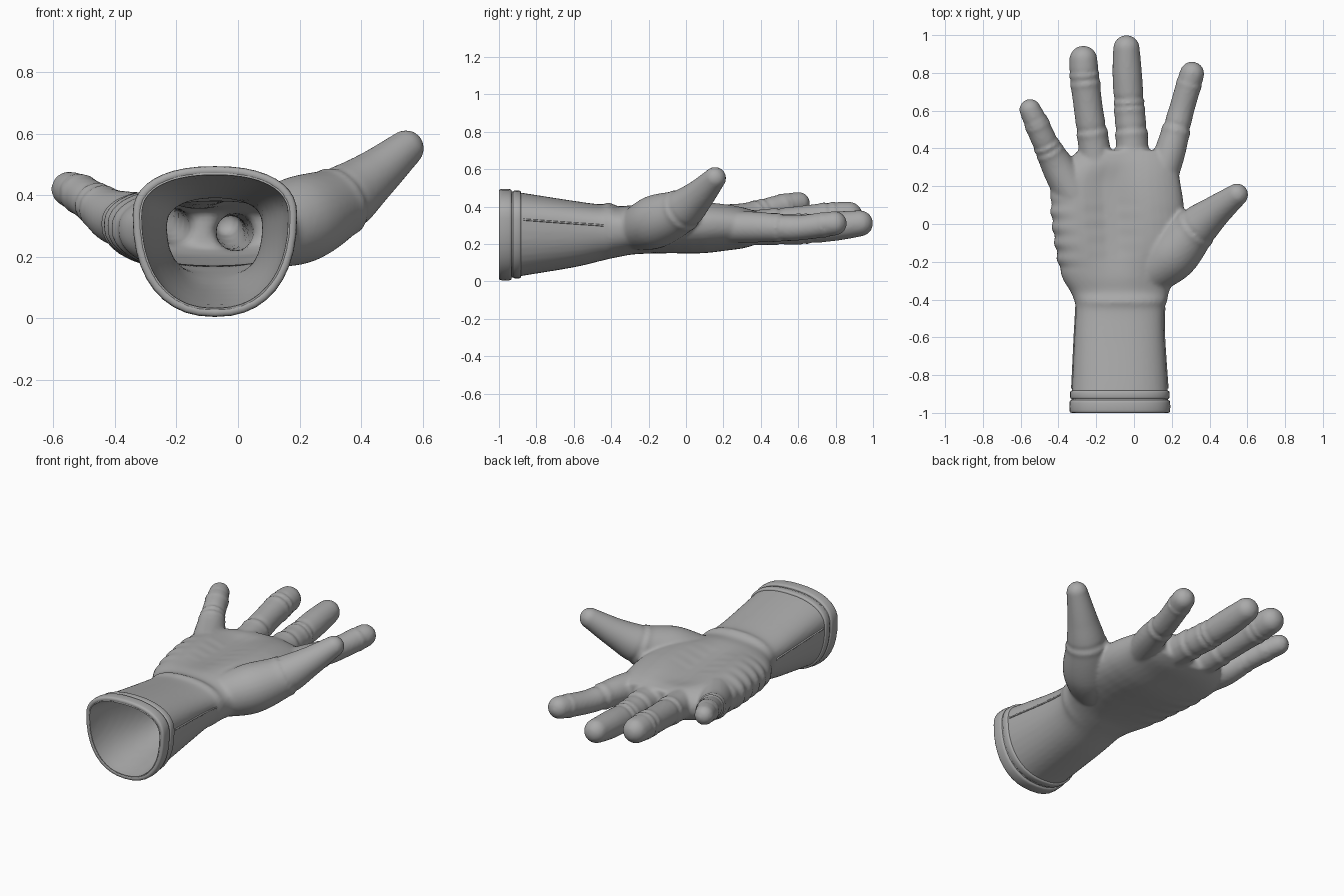
import bpy, bmesh, math
from mathutils import Vector

if "Cube" in bpy.data.objects:
    bpy.data.objects.remove(bpy.data.objects["Cube"])

fabric = bpy.data.materials.new("grey fabric")
fabric.diffuse_color = (0.40, 0.40, 0.40, 1)
fabric.use_nodes = True
fabric.node_tree.nodes["Principled BSDF"].inputs["Base Color"].default_value = fabric.diffuse_color

# Hand sections: y, x min, x max, z min, z of widest point, z max, side inset of lining, palm dip
HAND = [
    (-1.00, -0.335, 0.185, 0.008, 0.34, 0.490, 0.02, 0),
    (-0.87, -0.328, 0.178, 0.030, 0.33, 0.472, 0.03, 0),
    (-0.60, -0.315, 0.160, 0.075, 0.31, 0.430, 0.075, 0),
    (-0.46, -0.308, 0.160, 0.108, 0.30, 0.412, 0.075, 0),
    (-0.41, -0.315, 0.175, 0.120, 0.29, 0.420, 0.06, 0),
    (-0.36, -0.335, 0.185, 0.130, 0.29, 0.402, 0.04, 0),
    (-0.27, -0.385, 0.220, 0.145, 0.29, 0.415, 0.04, 0.01),
    (-0.10, -0.420, 0.265, 0.150, 0.30, 0.440, 0.035, 0.05),
    (0.08, -0.440, 0.265, 0.150, 0.31, 0.440, 0.035, 0.06),
    (0.22, -0.435, 0.245, 0.165, 0.31, 0.425, 0.035, 0.05),
    (0.32, -0.370, 0.225, 0.180, 0.30, 0.400, 0.035, 0.02),
    (0.39, -0.290, 0.180, 0.205, 0.29, 0.370, 0.05, 0),
]

# Digit paths (x, y, z, radius) and the places of their fold rings along the path
DIGITS = {
    "index": ([(0.13, 0.20, 0.29, 0.085), (0.19, 0.38, 0.29, 0.082), (0.245, 0.58, 0.285, 0.068),
               (0.285, 0.72, 0.30, 0.067), (0.307, 0.795, 0.31, 0.065)], (0.42, 0.83)),
    "middle": ([(-0.01, 0.20, 0.28, 0.09), (-0.01, 0.42, 0.28, 0.086), (-0.025, 0.62, 0.28, 0.080),
                (-0.036, 0.80, 0.295, 0.078), (-0.04, 0.93, 0.31, 0.070)], (0.35, 0.51, 0.56)),
    "ring": ([(-0.19, 0.20, 0.29, 0.09), (-0.21, 0.40, 0.30, 0.084), (-0.24, 0.60, 0.325, 0.077),
              (-0.262, 0.78, 0.345, 0.078), (-0.268, 0.87, 0.352, 0.074)], (0.38, 0.72, 0.80)),
    "little": ([(-0.32, 0.16, 0.31, 0.10), (-0.40, 0.30, 0.33, 0.088), (-0.46, 0.41, 0.37, 0.070),
                (-0.515, 0.53, 0.405, 0.064), (-0.55, 0.605, 0.42, 0.057)], (0.47, 0.54, 0.76, 0.81)),
    "thumb": ([(0.08, -0.26, 0.28, 0.12), (0.20, -0.16, 0.32, 0.142), (0.32, -0.03, 0.375, 0.117),
               (0.43, 0.065, 0.455, 0.086), (0.545, 0.155, 0.552, 0.060)], (0.55,)),
}
SIDES = 40


def spline(rows, steps):
    """Catmull-Rom interpolation of rows of numbers."""
    out = []
    for i in range(len(rows) - 1):
        a, b = rows[max(i - 1, 0)], rows[i]
        c, d = rows[i + 1], rows[min(i + 2, len(rows) - 1)]
        for s in range(steps):
            t = s / steps
            out.append([0.5 * (2*q + (r-p)*t + (2*p-5*q+4*r-v)*t*t + (3*q-p-3*r+v)*t**3)
                        for p, q, r, v in zip(a, b, c, d)])
    return out + [list(rows[-1])]


def loft(bm, rings, cap=True):
    loops = [[bm.verts.new(p) for p in ring] for ring in rings]
    pairs = list(zip(loops, loops[1:]))
    if not cap:
        pairs.append((loops[-1], loops[0]))
    for a, b in pairs:
        for i in range(len(a)):
            j = (i + 1) % len(a)
            bm.faces.new((a[i], a[j], b[j], b[i]))
    if cap:
        bm.faces.new(loops[0][::-1])
        bm.faces.new(loops[-1])


def section(row, grow_x=0.0, grow_z=0.0, y=None):
    """One rounded cross-section of the wrist or palm."""
    y0, x0, x1, z0, zm, z1, _, dip = row
    cx, hw = (x0 + x1) / 2, (x1 - x0) / 2 + grow_x
    pts = []
    for k in range(SIDES):
        a = math.tau * k / SIDES
        c, s = math.cos(a), math.sin(a)
        power = 2 / 2.3
        u = math.copysign(abs(c) ** power, c)
        h = (z1 - zm if s > 0 else zm - z0) + grow_z
        z = zm + h * math.copysign(abs(s) ** power, s)
        if s > 0:
            z -= dip * math.exp(-((u + 0.1) / 0.38) ** 2) * s
        pts.append((cx + hw * u, y0 if y is None else y, z))
    return pts


def digit_rings(path, folds, shrink):
    rows = spline(path, 16)
    n = len(rows) - 1
    rings = []
    tangent = Vector((0, 1, 0))
    for i, (x, y, z, r) in enumerate(rows):
        p = Vector((x, y, z))
        if i < n:
            tangent = (Vector(rows[i + 1][:3]) - p).normalized()
        if not shrink:
            for f in folds:
                d = i / n - f
                r += 0.006 * math.exp(-((d + 0.025) / 0.02) ** 2) - 0.008 * math.exp(-(d / 0.015) ** 2)
        side = tangent.cross(Vector((0, 0, 1))).normalized()
        up = side.cross(tangent)
        r -= shrink
        # rounded tip after the last path point
        tips = [0] if i < n else [math.pi / 2 * k / 8 for k in range(8)]
        for e in tips:
            centre, rr = p + tangent * r * math.sin(e), r * math.cos(e)
            rings.append([centre + (side * math.cos(math.tau * k / 28) + up * math.sin(math.tau * k / 28)) * rr
                          for k in range(28)])
    return rings


def finish(bm, name):
    bmesh.ops.recalc_face_normals(bm, faces=bm.faces[:])
    mesh = bpy.data.meshes.new(name)
    bm.to_mesh(mesh)
    bm.free()
    ob = bpy.data.objects.new(name, mesh)
    bpy.context.collection.objects.link(ob)
    mesh.materials.append(fabric)
    mesh.polygons.foreach_set("use_smooth", [True] * len(mesh.polygons))
    return ob


def hand_solid(name, lining):
    bm = bmesh.new()
    rings = []
    for row in spline(HAND, 12):
        if lining:
            y = row[0] - 0.05 if row[0] < -0.99 else row[0]
            rings.append(section(row, -row[6], -0.022, y))
        else:
            # wrinkles along the outer edge of the palm
            if -0.25 < row[0] < 0.12:
                row[1] += 0.007 * math.sin(row[0] * 75)
            rings.append(section(row))
    loft(bm, rings)
    for path, folds in DIGITS.values():
        loft(bm, digit_rings(path, folds, 0.025 if lining else 0))
    ob = finish(bm, name)
    # fuse palm and digits into one skin
    m = ob.modifiers.new("fuse", 'REMESH')
    m.mode, m.voxel_size, m.use_smooth_shade = 'VOXEL', 0.011 if not lining else 0.016, True
    m = ob.modifiers.new("soften", 'SMOOTH')
    m.factor, m.iterations = 0.5, 5
    return ob


# Glove skin, hollowed by the lining shape
glove = hand_solid("glove", False)
lining = hand_solid("lining_cutter", True)
lining.hide_render = True
lining.hide_set(True)
cut = glove.modifiers.new("hollow", 'BOOLEAN')
cut.operation, cut.object, cut.solver = 'DIFFERENCE', lining, 'EXACT'
bpy.context.view_layer.update()
mesh = bpy.data.meshes.new_from_object(glove.evaluated_get(bpy.context.evaluated_depsgraph_get()))
glove.modifiers.clear()
glove.data = mesh
bpy.data.objects.remove(lining)
bpy.context.view_layer.objects.active = glove
glove.select_set(True)
bpy.ops.object.shade_smooth_by_angle(angle=math.radians(50))

# Two rolled bands at the cuff opening
for name, ya, yb in (("cuff_hem", -1.0, -0.932), ("cuff_band", -0.926, -0.882)):
    mid, half = (ya + yb) / 2, (yb - ya) / 2
    t = (mid + 1) / 0.13
    row = [p + (q - p) * t for p, q in zip(HAND[0], HAND[1])]
    rings = []
    for k in range(16):
        a = math.tau * k / 16
        c, s = math.cos(a), math.sin(a)
        g = -0.006 + 0.015 * math.copysign(abs(c) ** 0.5, c)
        rings.append(section(row, g, g, mid + half * math.copysign(abs(s) ** 0.6, s)))
    bm = bmesh.new()
    loft(bm, rings, cap=False)
    finish(bm, name)

# Side seams of the cuff
for name, col in (("left_seam", 1), ("right_seam", 2)):
    curve = bpy.data.curves.new(name, 'CURVE')
    curve.dimensions, curve.bevel_depth, curve.bevel_resolution = '3D', 0.005, 2
    pts = [r for r in spline(HAND, 4) if -0.9 < r[0] < -0.44]
    line = curve.splines.new('POLY')
    line.points.add(len(pts) - 1)
    for p, r in zip(line.points, pts):
        p.co = (r[col], r[0], r[4], 1)
    curve.materials.append(fabric)
    bpy.context.collection.objects.link(bpy.data.objects.new(name, curve))
